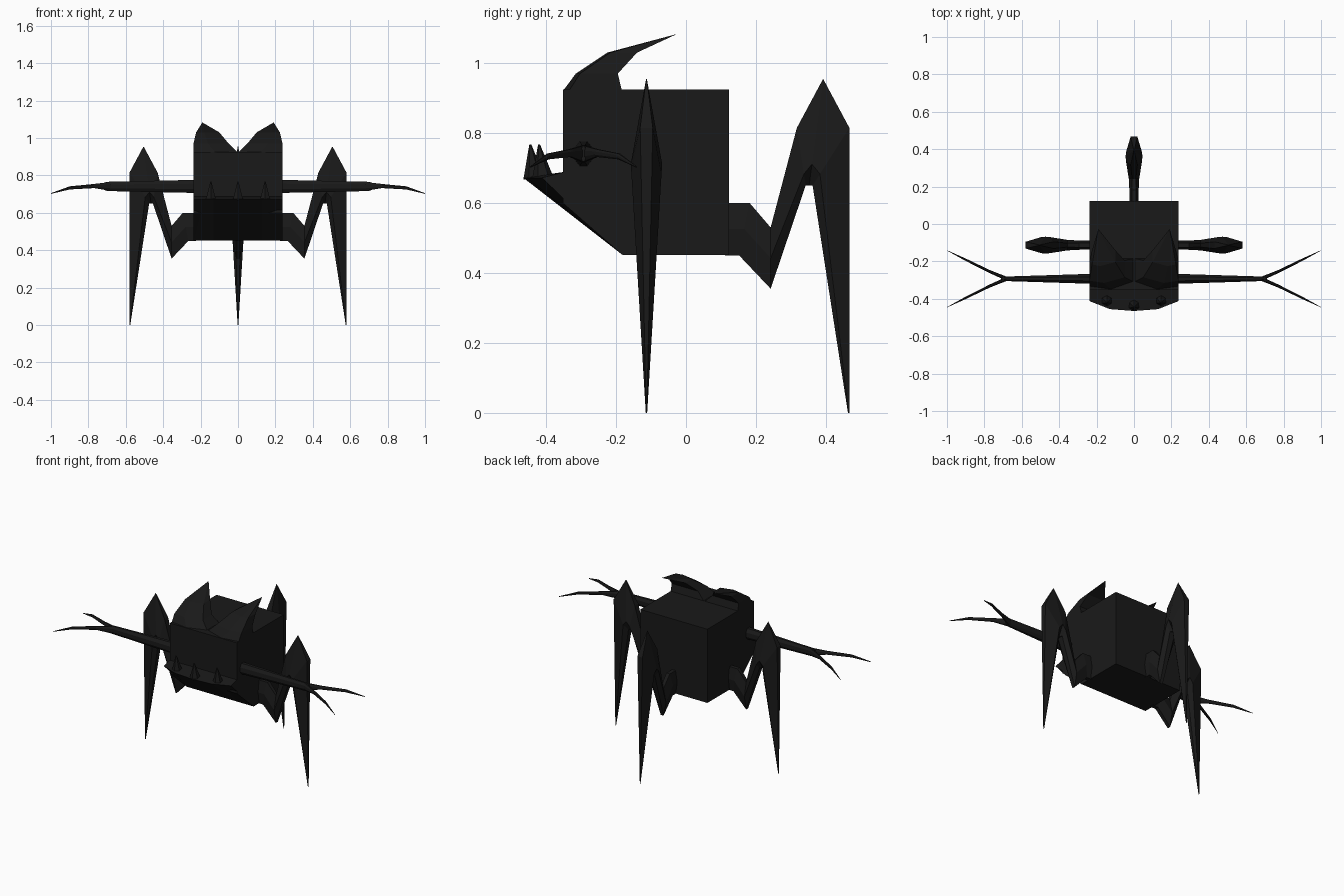
import bpy, bmesh, math
from mathutils import Vector, Matrix

if "Cube" in bpy.data.objects:
    bpy.data.objects.remove(bpy.data.objects["Cube"])

dark = bpy.data.materials.new("dark_shell")
dark.diffuse_color = (0.01, 0.01, 0.01, 1)
dark.use_nodes = True
dark.node_tree.nodes["Principled BSDF"].inputs["Base Color"].default_value = dark.diffuse_color


def finish(name, bm):
    bmesh.ops.remove_doubles(bm, verts=bm.verts, dist=0.0005)
    bmesh.ops.recalc_face_normals(bm, faces=bm.faces)
    me = bpy.data.meshes.new(name)
    bm.to_mesh(me)
    bm.free()
    me.materials.append(dark)
    ob = bpy.data.objects.new(name, me)
    bpy.context.collection.objects.link(ob)
    return ob


def loft(name, rings, matrix=Matrix.Identity(4)):
    """Skin a list of equal-length point rings and cap both ends."""
    bm = bmesh.new()
    vs = [[bm.verts.new(matrix @ Vector(p)) for p in r] for r in rings]
    n = len(rings[0])
    for a, b in zip(vs, vs[1:]):
        for i in range(n):
            j = (i + 1) % n
            bm.faces.new((a[i], a[j], b[j], b[i]))
    bm.faces.new(vs[0])
    bm.faces.new(vs[-1])
    return finish(name, bm)


def tube(name, path, matrix, sides=8):
    """Tube along +x; path entries are x, y, z, half width, half height."""
    rings = []
    for x, y, z, w, h in path:
        angles = [math.tau * (i + 0.5) / sides for i in range(sides)]
        rings.append([(x, y + w * math.cos(a), z + h * math.sin(a)) for a in angles])
    return loft(name, rings, matrix)


# Boxy body, front edge cut back below the mouth
profile = [(-0.352, 0.925), (0.123, 0.925), (0.123, 0.452), (-0.182, 0.452), (-0.352, 0.60)]
loft("body", [[(x, y, z) for y, z in profile] for x in (-0.238, 0.238)])

# Lower jaw with a bowed lip
jaw = []
for x, y in ((-0.238, -0.412), (-0.13, -0.455), (0, -0.465), (0.13, -0.455), (0.238, -0.412)):
    jaw.append([(x, -0.182, 0.452), (x, y, 0.672), (x, -0.34, 0.69), (x, -0.18, 0.60)])
loft("jaw", jaw)

# Small teeth standing on the lip
for i, (x, y) in enumerate(((-0.145, -0.42), (0, -0.445), (0.145, -0.42))):
    bm = bmesh.new()
    bmesh.ops.create_cone(bm, cap_ends=True, segments=6, radius1=0.032, radius2=0.003, depth=0.1,
                          matrix=Matrix.Translation((x, y + 0.012, 0.717)))
    for v in bm.verts:
        if v.co.z > 0.72:
            v.co.y -= 0.012
    finish(f"tooth_{i + 1}", bm)

# Leg sections: outer point, inner point, edge half width, middle half width, middle position
leg = [
    ((0.225, 0.600), (0.225, 0.450), 0.012, 0.024, 0.5),
    ((0.295, 0.600), (0.265, 0.450), 0.012, 0.024, 0.5),
    ((0.355, 0.530), (0.355, 0.355), 0.010, 0.028, 0.5),
    ((0.430, 0.815), (0.455, 0.650), 0.018, 0.043, 0.8),
    ((0.505, 0.955), (0.465, 0.650), 0.001, 0.045, 0.8),
    ((0.580, 0.815), (0.475, 0.650), 0.018, 0.043, 0.8),
    ((0.580, 0.000), (0.576, 0.000), 0.001, 0.002, 0.5),
]
rings = []
for o, i, e, w, t in leg:
    o, i = Vector(o), Vector(i)
    m = o.lerp(i, t)
    rings.append([(o.x, e, o.y), (m.x, w, m.y), (i.x, e, i.y),
                  (i.x, -e, i.y), (m.x, -w, m.y), (o.x, -e, o.y)])
for name, turn in (("right_leg", 0), ("back_leg", 90), ("left_leg", 180)):
    loft(name, rings, Matrix.Translation((0, -0.113, 0)) @ Matrix.Rotation(math.radians(turn), 4, 'Z'))

for side, s in (("right", 1), ("left", -1)):
    mirror = Matrix.Diagonal((s, 1, 1, 1))

    # Swept-back horn
    horn = []
    for x0, x1, yf, yb, z, m in ((0.0, 0.238, -0.352, -0.183, 0.92, 0.12),
                                 (0.05, 0.238, -0.315, -0.195, 0.97, 0.16),
                                 (0.10, 0.224, -0.225, -0.14, 1.03, 0.18),
                                 (0.189, 0.191, -0.03, -0.028, 1.082, 0.19)):
        horn.append([(x0, yf + (yb - yf) * 0.25, z), (m, yf, z), (x1, yf + (yb - yf) * 0.1, z),
                     (x1, yb, z), (x0, yb, z)])
    loft(side + "_horn", horn, mirror)

    # Straight arm and its two twig-like fingers
    tube(side + "_arm", [(0.22, -0.293, 0.741, 0.029, 0.038), (0.69, -0.293, 0.741, 0.013, 0.027),
                         (0.71, -0.293, 0.741, 0.008, 0.024)], mirror)
    for label, d in (("front", -1), ("back", 1)):
        tube(f"{side}_{label}_finger",
             [(0.68, -0.293, 0.741, 0.012, 0.026), (0.77, -0.293 + d * 0.038, 0.743, 0.009, 0.012),
              (0.90, -0.293 + d * 0.102, 0.733, 0.007, 0.009),
              (1.0, -0.293 + d * 0.152, 0.703, 0.001, 0.002)], mirror)
